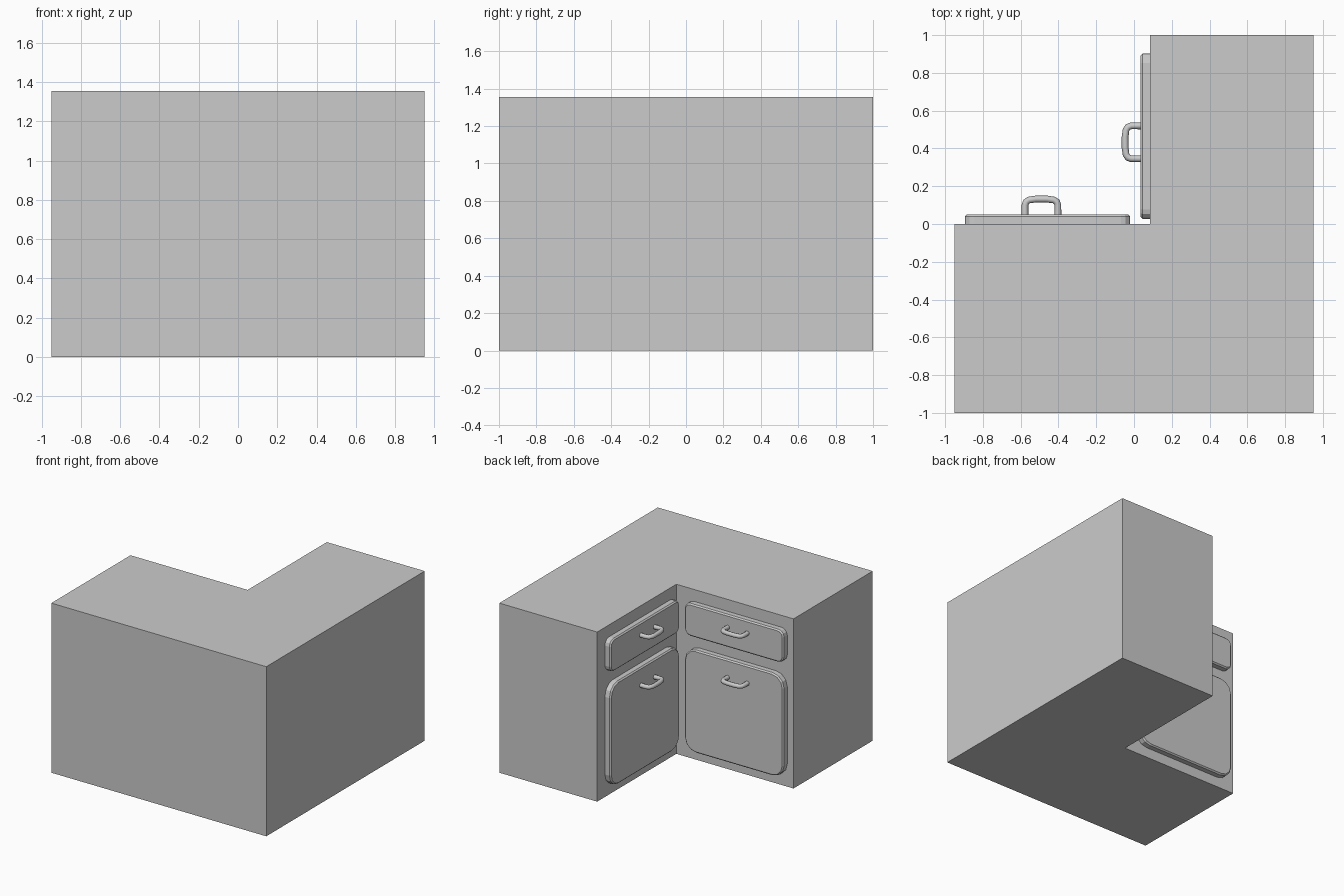
import bpy, bmesh, math
from mathutils import Matrix, Vector

if "Cube" in bpy.data.objects:
    bpy.data.objects.remove(bpy.data.objects["Cube"])

H = 1.355


def add_mesh(name, bm):
    bmesh.ops.recalc_face_normals(bm, faces=bm.faces[:])
    me = bpy.data.meshes.new(name)
    bm.to_mesh(me)
    bm.free()
    ob = bpy.data.objects.new(name, me)
    bpy.context.collection.objects.link(ob)
    return ob


def extrude_profile(points, direction):
    bm = bmesh.new()
    face = bm.faces.new([bm.verts.new(p) for p in points])
    new = bmesh.ops.extrude_face_region(bm, geom=[face], use_keep_orig=True)["geom"]
    bmesh.ops.translate(bm, verts=[v for v in new if isinstance(v, bmesh.types.BMVert)],
                        vec=Vector(direction))
    return bm


# Rounded front panel, standing in the xz plane and facing +y
def panel(name, half_w, z0, z1, radius, place, depth=0.05, chamfer=0.01, seg=3):
    pts = []
    corners = ((1, z1, 0), (-1, z1, 90), (-1, z0, 180), (1, z0, 270))
    for side, z, start in corners:
        cx = side * (half_w - radius)
        cz = z - radius if z == z1 else z + radius
        for i in range(seg + 1):
            a = math.radians(start + 90 * i / seg)
            pts.append((cx + radius * math.cos(a), 0, cz + radius * math.sin(a)))
    bm = extrude_profile(pts, (0, depth, 0))
    rim = [e for e in bm.edges if all(v.co.y > depth - 1e-4 for v in e.verts)]
    bmesh.ops.bevel(bm, geom=rim, offset=chamfer, segments=1, affect='EDGES')
    ob = add_mesh(name, bm)
    ob.matrix_world = place
    return ob


# Bowed pull handle swept along a short path
def handle(name, z, place):
    half = [(0.087, 0.04), (0.087, 0.10), (0.081, 0.117), (0.066, 0.127), (0.03, 0.132)]
    path = [(-x, y) for x, y in half] + [(x, y) for x, y in reversed(half)]
    cu = bpy.data.curves.new(name + "_path", 'CURVE')
    cu.dimensions = '3D'
    cu.bevel_depth = 0.018
    cu.bevel_resolution = 2
    cu.use_fill_caps = True
    sp = cu.splines.new('POLY')
    sp.points.add(len(path) - 1)
    for p, (x, y) in zip(sp.points, path):
        p.co = (x - 0.0325, y, z, 1)
    tmp = bpy.data.objects.new(name + "_path", cu)
    me = bpy.data.meshes.new_from_object(tmp)
    bpy.data.objects.remove(tmp)
    ob = bpy.data.objects.new(name, me)
    bpy.context.collection.objects.link(ob)
    ob.matrix_world = place
    for o in bpy.context.selected_objects:
        o.select_set(False)
    ob.select_set(True)
    bpy.context.view_layer.objects.active = ob
    bpy.ops.object.shade_smooth_by_angle(angle=math.radians(50))


# L-shaped corner cabinet body
outline = [(-0.95, -1), (0.95, -1), (0.95, 1), (0.085, 1), (0.085, 0), (-0.95, 0)]
add_mesh("cabinet_body", extrude_profile([(x, y, 0) for x, y in outline], (0, 0, H)))

# Matching door, drawer and handles on both inner faces
wings = {
    "left": Matrix.Translation((-0.4575, 0, 0)),
    "back": Matrix.Translation((0.085, 0.465, 0)) @ Matrix.Rotation(math.pi / 2, 4, 'Z'),
}
for side, place in wings.items():
    panel(side + "_door", 0.4375, 0.08, 0.90, 0.1, place)
    panel(side + "_drawer", 0.4375, 1.0, 1.26, 0.05, place)
    handle(side + "_door_handle", 0.76, place)
    handle(side + "_drawer_handle", 1.16, place)
